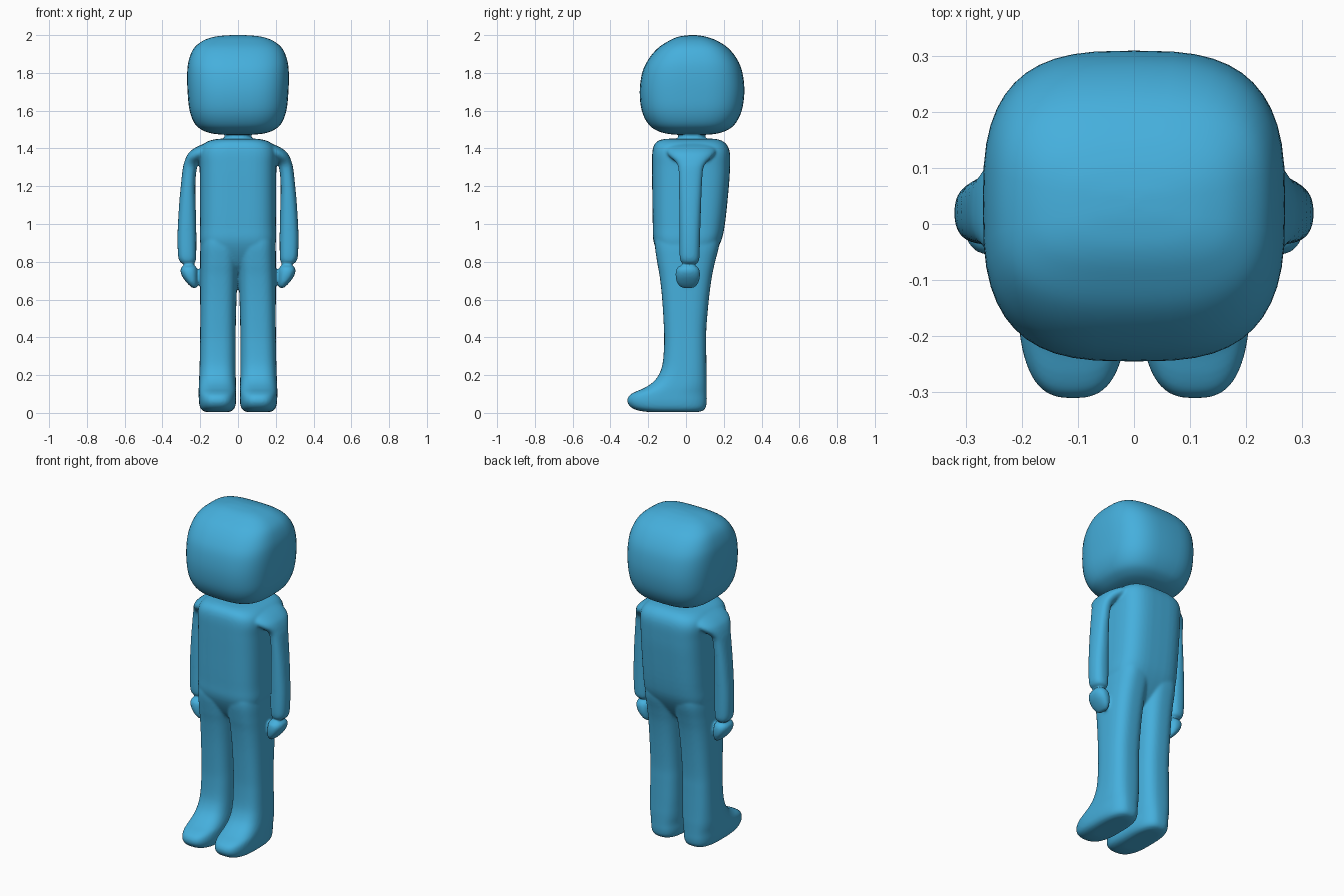
import bpy, bmesh, math

SEG, STEPS = 48, 5

blue = bpy.data.materials.new("blue")
blue.diffuse_color = (0.06, 0.43, 0.72, 1)


def smooth_rows(rows):
    """Catmull-Rom interpolation between section rows."""
    out = []
    for i in range(len(rows) - 1):
        p = [rows[max(i - 1, 0)], rows[i], rows[i + 1], rows[min(i + 2, len(rows) - 1)]]
        for s in range(STEPS):
            t = s / STEPS
            out.append([0.5 * (2 * b + (c - a) * t + (2 * a - 5 * b + 4 * c - d) * t * t
                               + (3 * b - a - 3 * c + d) * t ** 3) for a, b, c, d in zip(*p)])
    return out + [rows[-1]]


def loft(bm, rows, power, side=1):
    """Stack rounded-box sections; each row is z, x0, x1, y0, y1."""
    rings = []
    for z, x0, x1, y0, y1 in smooth_rows(rows):
        ring = []
        for k in range(SEG):
            a = side * 2 * math.pi * k / SEG
            c, s = math.cos(a), math.sin(a)
            x = (x0 + x1) / 2 + (x1 - x0) / 2 * math.copysign(abs(c) ** (2 / power), c)
            y = (y0 + y1) / 2 + (y1 - y0) / 2 * math.copysign(abs(s) ** (2 / power), s)
            ring.append(bm.verts.new((side * x, y, z)))
        rings.append(ring)
    faces = [bm.faces.new(rings[0]), bm.faces.new(rings[-1])]
    for r, q in zip(rings, rings[1:]):
        for k in range(SEG):
            j = (k + 1) % SEG
            faces.append(bm.faces.new((r[k], r[j], q[j], q[k])))
    bmesh.ops.recalc_face_normals(bm, faces=faces)


def make_object(name, bm):
    mesh = bpy.data.meshes.new(name)
    for f in bm.faces:
        f.smooth = True
    bm.to_mesh(mesh)
    bm.free()
    mesh.materials.append(blue)
    ob = bpy.data.objects.new(name, mesh)
    bpy.context.collection.objects.link(ob)
    return ob


def centred(rows):
    return [(z, -w, w, y0, y1) for z, w, y0, y1 in rows]


# Head: big rounded box with a flattish underside
head = centred([
    (1.472, .06, -.04, .10), (1.478, .13, -.10, .16), (1.495, .185, -.155, .215),
    (1.53, .228, -.20, .26), (1.60, .256, -.234, .295), (1.70, .267, -.245, .309),
    (1.80, .269, -.232, .299), (1.87, .260, -.200, .272), (1.93, .234, -.150, .225),
    (1.97, .186, -.090, .165), (1.99, .130, -.045, .112), (1.998, .07, 0, .07),
    (2.0, .01, .03, .045)])

# Torso, ending in a tapered crotch
torso = centred([
    (.715, .05, -.03, .03), (.75, .12, -.08, .08), (.80, .17, -.125, .125),
    (.90, .200, -.170, .182), (1.0, .201, -.176, .206), (1.2, .202, -.179, .227),
    (1.30, .203, -.180, .233), (1.37, .205, -.179, .233), (1.41, .193, -.172, .222),
    (1.435, .165, -.155, .20), (1.448, .125, -.125, .17), (1.452, .08, -.08, .13)])

# Neck
neck = centred([(1.42, .10, -.07, .13), (1.445, .085, -.055, .115),
                (1.46, .07, -.04, .10), (1.475, .075, -.045, .105), (1.51, .08, -.05, .11)])

# Leg and foot
leg = [(.004, .05, .165, -.19, .06), (.012, .03, .187, -.25, .09), (.03, .016, .201, -.292, .105),
       (.06, .010, .207, -.311, .110), (.09, .010, .208, -.302, .110), (.11, .010, .208, -.272, .110),
       (.13, .010, .208, -.225, .110), (.16, .011, .207, -.178, .110), (.20, .012, .205, -.145, .109),
       (.26, .012, .203, -.124, .108), (.36, .012, .201, -.116, .107), (.45, .012, .200, -.117, .108),
       (.60, .008, .200, -.126, .121), (.72, .002, .200, -.139, .137), (.80, -.004, .200, -.153, .154),
       (.90, -.01, .198, -.165, .177), (1.0, -.01, .18, -.15, .17)]

# Arm flaring into the shoulder
arm = [(.787, .245, .278, 0, .045), (.792, .232, .298, -.018, .058), (.805, .224, .310, -.029, .068),
       (.84, .221, .318, -.034, .072), (.95, .221, .320, -.035, .075), (1.1, .224, .312, -.036, .080),
       (1.2, .226, .303, -.037, .084), (1.29, .219, .293, -.040, .091), (1.325, .200, .285, -.052, .108),
       (1.355, .14, .274, -.085, .140), (1.38, .08, .258, -.105, .16), (1.405, .05, .225, -.105, .16),
       (1.425, .04, .18, -.09, .15)]

# Hand: a small mitt narrowing to the fingertips
hand = [(.66, .222, .238, -.015, .035), (.67, .216, .252, -.034, .053), (.69, .213, .272, -.048, .066),
        (.72, .212, .294, -.055, .074), (.75, .213, .305, -.054, .073), (.77, .219, .300, -.045, .064),
        (.782, .232, .287, -.025, .045), (.80, .245, .275, -.005, .035)]

bm = bmesh.new()
loft(bm, head, 3.0)
make_object("head", bm)

bm = bmesh.new()
loft(bm, torso, 3.4)
loft(bm, neck, 2.4)
for side in (-1, 1):
    loft(bm, leg, 2.8, side)
    loft(bm, arm, 2.4, side)
    loft(bm, hand, 2.3, side)
body = make_object("body", bm)

# Fuse the body parts into one soft skin
fuse = body.modifiers.new("fuse", 'REMESH')
fuse.mode = 'VOXEL'
fuse.voxel_size = 0.007
fuse.use_smooth_shade = True
soften = body.modifiers.new("soften", 'SMOOTH')
soften.factor = 0.5
soften.iterations = 8
